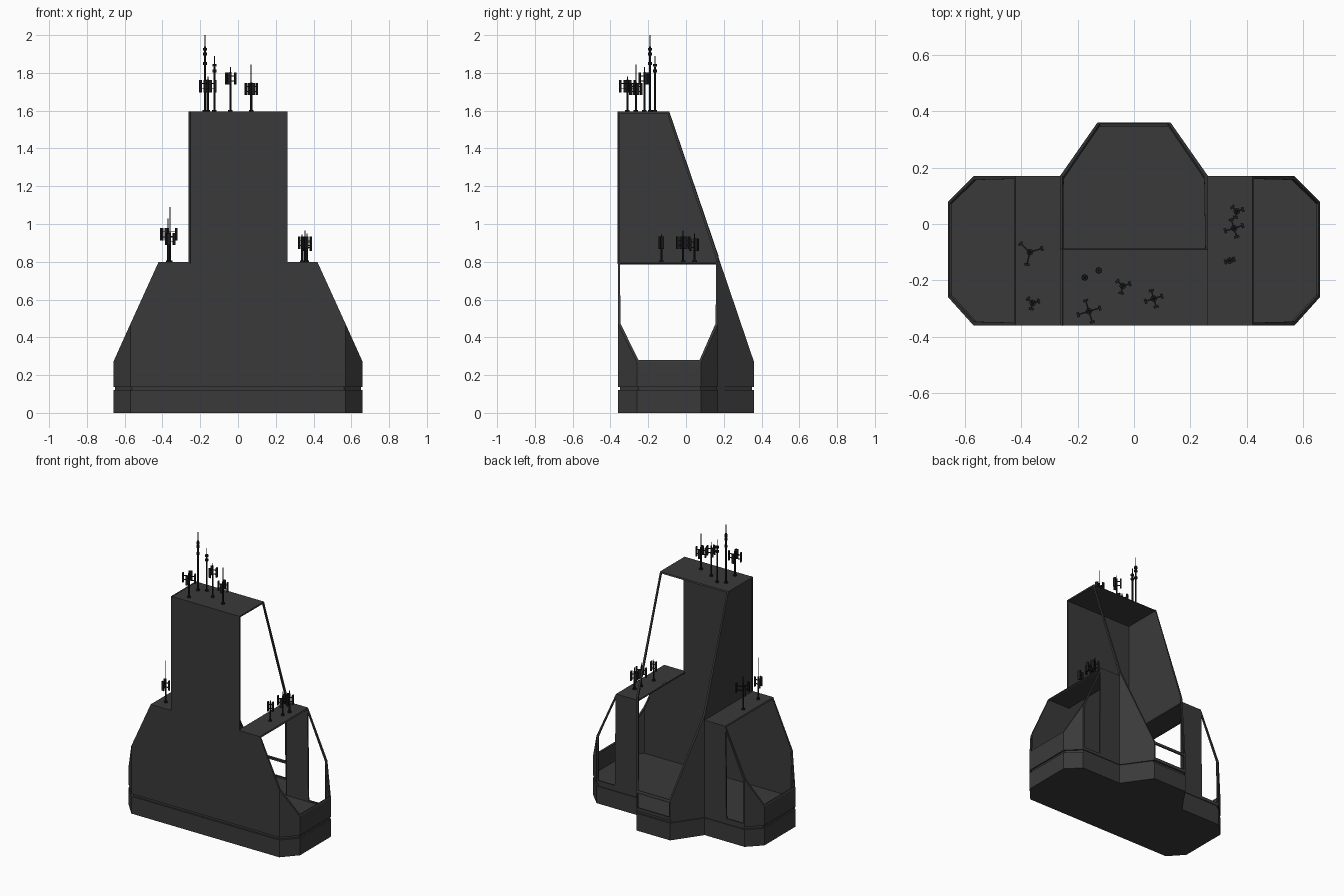
import bpy, bmesh, math
from mathutils import Vector, Matrix

if "Cube" in bpy.data.objects:
    bpy.data.objects.remove(bpy.data.objects["Cube"])


def material(name, value):
    m = bpy.data.materials.new(name)
    m.use_nodes = True
    m.diffuse_color = (value, value, value, 1)
    m.node_tree.nodes["Principled BSDF"].inputs["Base Color"].default_value = m.diffuse_color
    return m


HULL = material("dark grey panel", 0.042)
METAL = material("near black metal", 0.012)
INSIDE = Vector((0, -0.1, 0.5))
TRIM = 0.014


def finish(name, bm, mat):
    mesh = bpy.data.meshes.new(name)
    bm.to_mesh(mesh)
    bm.free()
    mesh.materials.append(mat)
    obj = bpy.data.objects.new(name, mesh)
    bpy.context.collection.objects.link(obj)
    return obj


def panel(name, pts, window=False, recess=0.0):
    """Flat wall plate facing outwards; optionally a frame round an opening."""
    bm = bmesh.new()
    face = bm.faces.new([bm.verts.new(p) for p in pts])
    face.normal_update()
    if face.normal.dot(face.calc_center_median() - INSIDE) < 0:
        face.normal_flip()
    if window or recess:
        bmesh.ops.inset_individual(bm, faces=[face], thickness=TRIM, depth=-recess)
        if window:
            bmesh.ops.delete(bm, geom=[face], context='FACES_ONLY')
    obj = finish(name, bm, HULL)
    solid = obj.modifiers.new("thickness", 'SOLIDIFY')
    solid.thickness = 0.01
    solid.offset = -1
    return obj


def prism(name, outline, z0, z1):
    bm = bmesh.new()
    low = bm.faces.new([bm.verts.new((x, y, z0)) for x, y in outline])
    top = bmesh.ops.extrude_face_region(bm, geom=[low])["geom"]
    bmesh.ops.translate(bm, vec=(0, 0, z1 - z0),
                        verts=[v for v in top if isinstance(v, bmesh.types.BMVert)])
    bmesh.ops.recalc_face_normals(bm, faces=bm.faces)
    return finish(name, bm, HULL)


# Key dimensions
FRONT, BACK, REAR = -0.36, 0.17, 0.36
TW, WING, CORNER, END, BAY = 0.263, 0.42, 0.57, 0.66, 0.13
FLOOR, SILL, KNEE, ROOF, TOP = 0.15, 0.27, 0.47, 0.8, 1.595
RIDGE, SHOULDER = -0.09, 0.83
FC, BC = -0.26, 0.08

# Base slabs with a shadow groove between them and the walls
half = [(BAY, REAR), (TW, BACK), (CORNER, BACK), (END, BC), (END, FC), (CORNER, FRONT)]
outline = half + [(-x, y) for x, y in reversed(half)]
prism("base_slab", outline, 0, 0.12)
prism("base_groove", [(x * 0.985, y * 0.97) for x, y in outline], 0.12, FLOOR - 0.01)
prism("base_floor", outline, FLOOR - 0.012, FLOOR)

# Front wall
side = [(CORNER, FLOOR), (CORNER, KNEE), (WING, ROOF), (TW, ROOF), (TW, TOP)]
panel("front_wall", [(x, FRONT, z) for x, z in side] +
      [(-x, FRONT, z) for x, z in reversed(side)])

# Wings, built on both sides
for s, label in ((1, "left"), (-1, "right")):
    def wing(name, pts, **kw):
        panel(label + "_" + name, [(s * x, y, z) for x, y, z in pts], **kw)

    for name, y0, y1 in (("front_corner", FRONT, FC), ("back_corner", BACK, BC)):
        wing(name, [(CORNER, y0, FLOOR), (END, y1, FLOOR), (END, y1, SILL), (CORNER, y0, KNEE)])
    wing("end_wall", [(END, FC, FLOOR), (END, BC, FLOOR), (END, BC, SILL), (END, FC, SILL)])
    wing("slope_frame", [(WING, FRONT, ROOF), (WING, BACK, ROOF), (CORNER, BACK, KNEE),
                         (END, BC, SILL), (END, FC, SILL), (CORNER, FRONT, KNEE)], window=True)
    wing("wing_roof", [(TW, FRONT, ROOF), (WING, FRONT, ROOF), (WING, BACK, ROOF), (TW, BACK, ROOF)])
    wing("back_column", [(TW, BACK, FLOOR), (WING, BACK, FLOOR), (WING, BACK, ROOF), (TW, BACK, ROOF)])
    wing("back_window_frame", [(WING, BACK, FLOOR), (CORNER, BACK, FLOOR),
                               (CORNER, BACK, KNEE), (WING, BACK, ROOF)], window=True)
    wing("bay_side", [(TW, BACK, FLOOR), (BAY, REAR, FLOOR), (BAY, REAR, SILL), (TW, BACK, SHOULDER)])
    # The tower is open on its left side and closed on its right
    wing("tower_side", [(TW, FRONT, ROOF - 0.01), (TW, BACK, ROOF - 0.01), (TW, BACK, SHOULDER),
                        (TW, RIDGE, TOP), (TW, FRONT, TOP)],
         window=s > 0, recess=0 if s > 0 else 0.003)

# Tower roof, sloping back frame and low rear window
panel("tower_roof", [(-TW, FRONT, TOP), (TW, FRONT, TOP), (TW, RIDGE, TOP), (-TW, RIDGE, TOP)])
slope = [(TW, RIDGE, TOP), (TW, BACK, SHOULDER), (BAY, REAR, SILL)]
panel("tower_slope_frame", slope + [(-x, y, z) for x, y, z in reversed(slope)], window=True)
panel("rear_window_frame", [(-BAY, REAR, FLOOR), (BAY, REAR, FLOOR),
                            (BAY, REAR, SILL), (-BAY, REAR, SILL)], window=True)


# Aerial masts
def rod(bm, x, y, z0, z1, r):
    bmesh.ops.create_cone(bm, cap_ends=True, segments=8, radius1=r, radius2=r, depth=z1 - z0,
                          matrix=Matrix.Translation((x, y, (z0 + z1) / 2)))


def box(bm, matrix, size):
    bmesh.ops.create_cube(bm, size=1, matrix=matrix @ Matrix.Diagonal((*size, 1)))


def mast(name, x, y, z, top, head=None, arms=3, reach=0.034, turn=0.3, collars=()):
    bm = bmesh.new()
    rod(bm, x, y, z, z + 0.008, 0.012)
    rod(bm, x, y, z, head + 0.035 if head else top - 0.06, 0.0055)
    rod(bm, x, y, z, top, 0.0025)
    for c in collars:
        rod(bm, x, y, c - 0.007, c + 0.007, 0.011)
    for i in range(arms if head else 0):
        m = Matrix.Translation((x, y, head)) @ Matrix.Rotation(turn + i * math.tau / arms, 4, 'Z')
        for dz in (-0.014, 0.014):
            box(bm, m @ Matrix.Translation((reach / 2, 0, dz)), (reach, 0.005, 0.005))
        box(bm, m @ Matrix.Translation((reach, 0, 0)), (0.009, 0.018, 0.065))
    finish(name, bm, METAL)


mast("tall_mast", -0.175, -0.19, TOP, 2.0, collars=(1.85, 1.9, 1.925))
mast("whip_mast", -0.125, -0.165, TOP, 1.89, collars=(1.81, 1.84))
mast("array_mast", -0.16, -0.31, TOP, 1.78, 1.73, arms=4, reach=0.04)
mast("centre_mast", -0.04, -0.22, TOP, 1.83, 1.77, reach=0.026)
mast("side_mast", 0.07, -0.265, TOP, 1.845, 1.715, arms=4, reach=0.03)
mast("right_wing_array", -0.37, -0.1, ROOF, 1.03, 0.945, reach=0.045)
mast("right_wing_whip", -0.36, -0.28, ROOF, 1.09, 0.92, reach=0.022)
mast("left_wing_array", 0.355, -0.015, ROOF, 0.965, 0.9, arms=4, reach=0.032)
mast("left_wing_rear", 0.365, 0.045, ROOF, 0.95, 0.89, reach=0.022)
mast("left_wing_front", 0.34, -0.13, ROOF, 0.945, 0.9, arms=2, reach=0.016)
